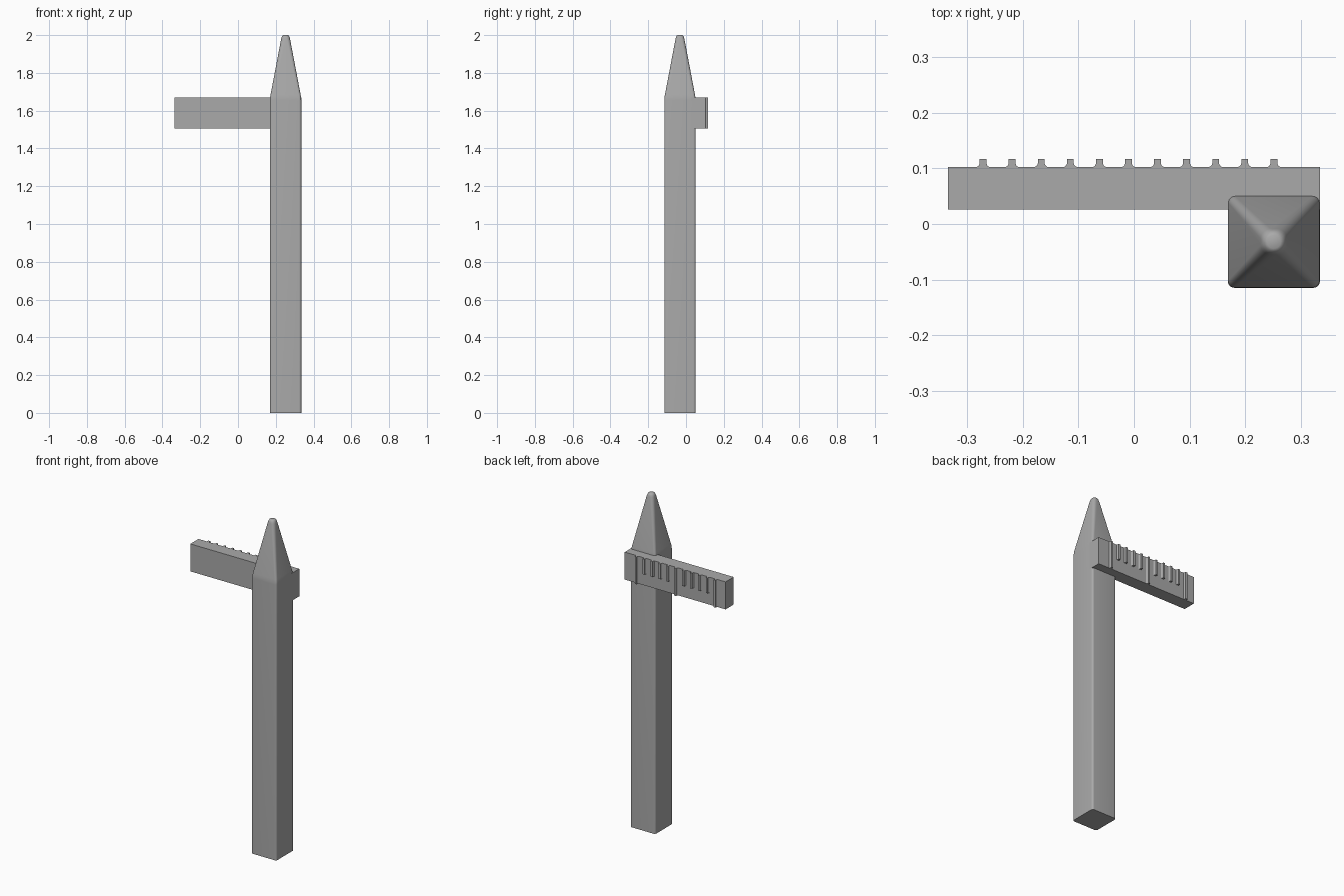
import bpy, bmesh, math

if "Cube" in bpy.data.objects:
    bpy.data.objects.remove(bpy.data.objects["Cube"], do_unlink=True)

grey = bpy.data.materials.new("plain_grey")
grey.use_nodes = True
colour = (0.4, 0.4, 0.4, 1)
grey.diffuse_color = colour
grey.node_tree.nodes["Principled BSDF"].inputs["Base Color"].default_value = colour


def loft(name, rings):
    """Skin a stack of equal-length rings, cap both ends, smooth the soft edges."""
    bm = bmesh.new()
    loops = [[bm.verts.new(p) for p in ring] for ring in rings]
    n = len(loops[0])
    for a, b in zip(loops, loops[1:]):
        for i in range(n):
            j = (i + 1) % n
            bm.faces.new((a[i], a[j], b[j], b[i]))
    bm.faces.new(loops[0][::-1])
    bm.faces.new(loops[-1])
    bmesh.ops.recalc_face_normals(bm, faces=bm.faces)
    mesh = bpy.data.meshes.new(name)
    bm.to_mesh(mesh)
    bm.free()
    mesh.materials.append(grey)
    obj = bpy.data.objects.new(name, mesh)
    bpy.context.collection.objects.link(obj)
    bpy.ops.object.select_all(action='DESELECT')
    obj.select_set(True)
    bpy.context.view_layer.objects.active = obj
    bpy.ops.object.shade_smooth_by_angle(angle=math.radians(35))
    return obj


def rounded_square(cx, cy, z, half, radius, steps=6):
    points = []
    for corner in range(4):
        mid = math.radians(45 + 90 * corner)
        ox = cx + math.copysign(half - radius, math.cos(mid))
        oy = cy + math.copysign(half - radius, math.sin(mid))
        for s in range(steps + 1):
            a = math.radians(90 * corner + 90 * s / steps)
            points.append((ox + radius * math.cos(a), oy + radius * math.sin(a), z))
    return points


# Square post with softened edges, tapering to a blunt rounded tip
post_sections = [(0, 0.083, 0.012), (1.655, 0.083, 0.012), (1.67, 0.082, 0.012),
                 (1.685, 0.0795, 0.0125), (1.98, 0.0235, 0.018), (1.99, 0.021, 0.0185),
                 (1.997, 0.017, 0.0165), (2.0, 0.012, 0.0118)]
loft("post", [rounded_square(0.252, -0.032, z, h, r) for z, h, r in post_sections])

# Crossbar let into the back of the post
bar_outline = [(-0.335, 0.026), (0.335, 0.026), (0.335, 0.103), (-0.335, 0.103)]
loft("crossbar", [[(x, y, z) for x, y in bar_outline] for z in (1.505, 1.67)])

# Raised graduation ribs with flared feet; every fifth one is full height
half_profile = [(0.0125, 0.1025), (0.0095, 0.1037), (0.0073, 0.106),
                (0.0062, 0.109), (0.0062, 0.117)]
rib_profile = half_profile + [(-x, y) for x, y in reversed(half_profile)]
for i in range(11):
    cx = -0.272 + 0.0524 * i
    bottom = 1.505 if i % 5 == 0 else 1.577
    loft("rib_%d" % (i + 1), [[(cx + x, y, z) for x, y in rib_profile]
                              for z in (bottom, 1.67)])
